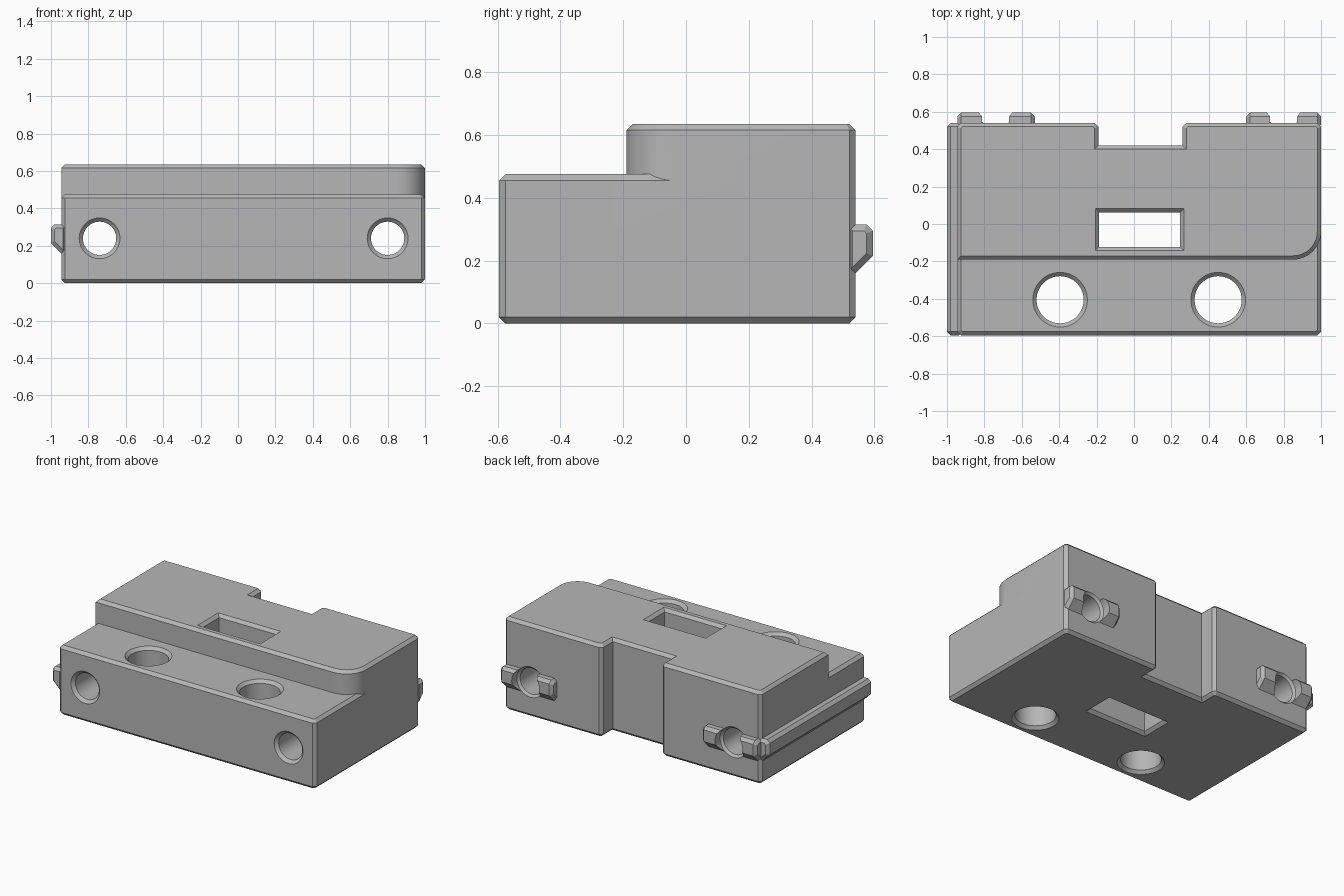
import bpy, bmesh, math
from mathutils import Vector

if "Cube" in bpy.data.objects:
    bpy.data.objects.remove(bpy.data.objects["Cube"])

C = 0.02  # chamfer width used everywhere

grey = bpy.data.materials.new("grey plastic")
grey.diffuse_color = (0.47, 0.47, 0.47, 1)
grey.use_nodes = True
grey.node_tree.nodes["Principled BSDF"].inputs["Base Color"].default_value = grey.diffuse_color


def inset(poly, d):
    """Mitred inward offset of a counter-clockwise outline."""
    pts = [Vector(p) for p in poly]
    out = []
    for i, p in enumerate(pts):
        a = (p - pts[i - 1]).normalized()
        b = (pts[(i + 1) % len(pts)] - p).normalized()
        n1, n2 = Vector((-a.y, a.x)), Vector((-b.y, b.x))
        out.append(p + (n1 + n2) * (d / (1 + n1.dot(n2))))
    return out


def loft(name, outline, rings, place):
    """Skin rings (position, inset) of an outline; place maps (u, v, t) to xyz."""
    bm = bmesh.new()
    loops = [[bm.verts.new(place(p.x, p.y, t)) for p in inset(outline, d)]
             for t, d in rings]
    n = len(outline)
    for lo, hi in zip(loops, loops[1:]):
        for i in range(n):
            j = (i + 1) % n
            bm.faces.new((lo[i], lo[j], hi[j], hi[i]))
    bm.faces.new(loops[0][::-1])
    bm.faces.new(loops[-1])
    bmesh.ops.recalc_face_normals(bm, faces=bm.faces)
    mesh = bpy.data.meshes.new(name)
    bm.to_mesh(mesh)
    bm.free()
    mesh.materials.append(grey)
    obj = bpy.data.objects.new(name, mesh)
    bpy.context.collection.objects.link(obj)
    return obj


def up(u, v, t): return (u, v, t)
def along_y(u, v, t): return (u, t, v)


def circle(x, y, r, n=48):
    return [(x + r * math.cos(math.tau * i / n), y + r * math.sin(math.tau * i / n))
            for i in range(n)]


def rect(x0, x1, y0, y1):
    return [(x0, y0), (x1, y0), (x1, y1), (x0, y1)]


# Shared outline of the back edge with its notch, right to left
L, R, F, B = -0.945, 1.0, -0.595, 0.54
back = [(R, B - C), (R - C, B), (0.26 + C, B), (0.26, B - C), (0.26, 0.42),
        (-0.19, 0.42), (-0.19, B - C), (-0.19 - C, B), (L + C, B), (L, B - C)]

# Lower block
front = [(L, F + C), (L + C, F), (R - C, F), (R, F + C)]
body = loft("block_body", front + back,
            [(0, C), (C, 0), (0.455, 0), (0.475, C)], up)

# Raised rear step with one rounded front corner
r = 0.15
corner = [(R - r + r * math.sin(a), -0.19 + r - r * math.cos(a))
          for a in [math.pi / 2 * i / 12 for i in range(13)]]
parts = [loft("raised_step", [(L, -0.19)] + corner + back,
              [(0.455, 0), (0.615, 0), (0.635, C)], up)]

# Locating ribs: one along the left side, two short ones at the back
rib = [(-0.03, 0.16), (0, 0.16), (0.055, 0.215), (0.055, 0.295),
       (0.035, 0.315), (-0.03, 0.315)]


def add_rib(name, a, b, place):
    parts.append(loft(name, rib, [(a, C), (a + C, 0), (b - C, 0), (b, C)], place))


add_rib("side_rib", F, B, lambda u, v, t: (L - u, t, v))
add_rib("back_rib_left", L, -0.53, lambda u, v, t: (t, B + u, v))
add_rib("back_rib_right", 0.60, R, lambda u, v, t: (t, B + u, v))

# Cutters: two horizontal holes, two vertical holes, central slot
cutters = []
for x in (-0.74, 0.80):
    cutters.append(loft("cross_hole_cutter", circle(x, 0.24, 0.089),
                        [(F - C, -2 * C), (F + C, 0), (B - 0.015, 0),
                         (B, -0.015), (0.7, -0.015)], along_y))
for x in (-0.395, 0.45):
    cutters.append(loft("upright_hole_cutter", circle(x, -0.405, 0.126),
                        [(-C, -2 * C), (C, 0), (0.455, 0), (0.495, -2 * C)], up))
cutters.append(loft("slot_cutter", rect(-0.187, 0.247, -0.122, 0.062),
                    [(-C, -2 * C), (C, 0), (0.615, 0), (0.655, -2 * C)], up))

# Join and cut
bpy.context.view_layer.objects.active = body
body.select_set(True)
for op, objs in (("UNION", parts), ("DIFFERENCE", cutters)):
    for o in objs:
        o.hide_render = True
        mod = body.modifiers.new(o.name, "BOOLEAN")
        mod.operation, mod.solver, mod.object = op, "EXACT", o
        bpy.ops.object.modifier_apply(modifier=mod.name)
for o in parts + cutters:
    bpy.data.objects.remove(o)

bpy.ops.object.shade_smooth_by_angle(angle=math.radians(25))
